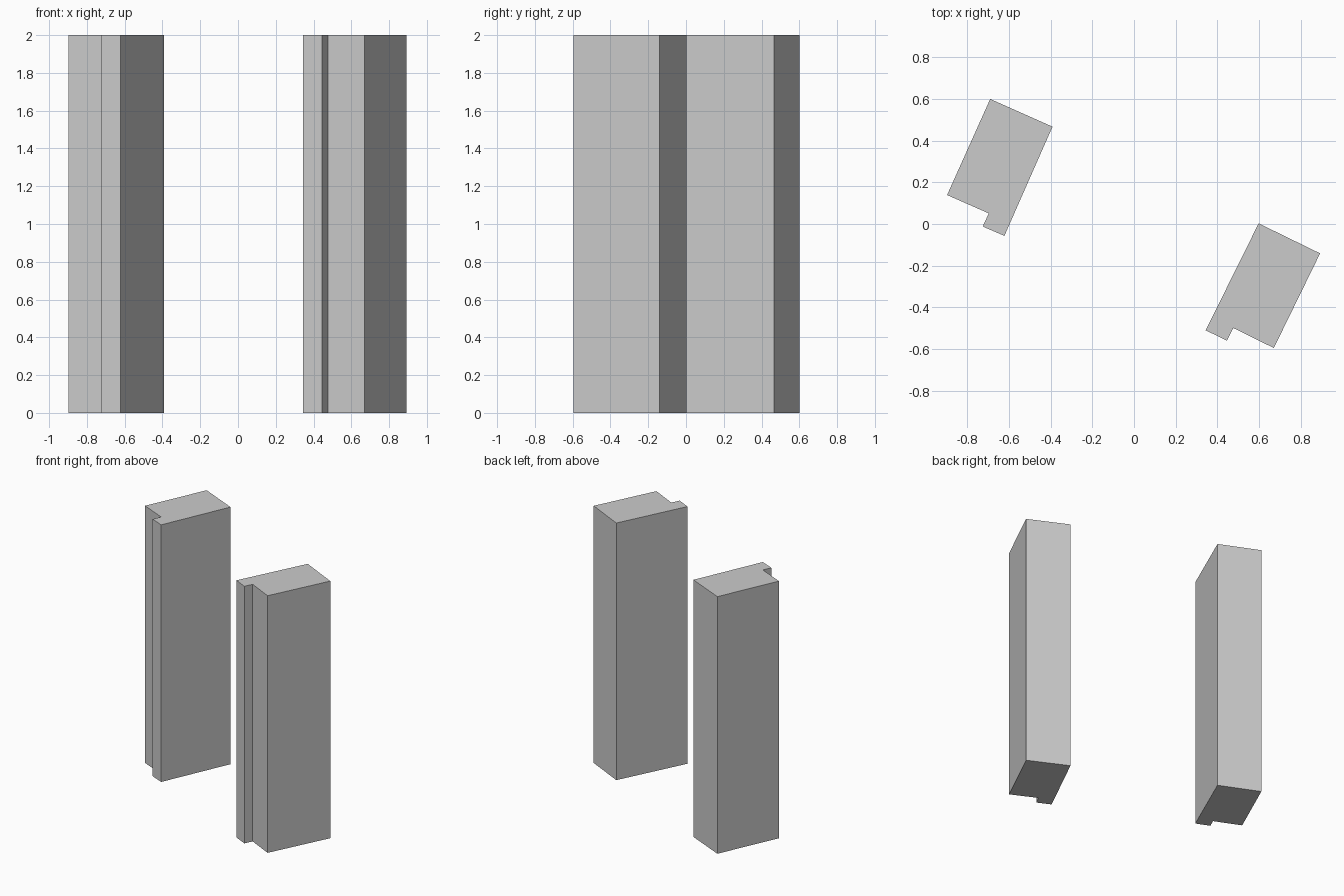
import bpy, bmesh

if "Cube" in bpy.data.objects:
    bpy.data.objects.remove(bpy.data.objects["Cube"])

HEIGHT = 2.0


def extrude_profile(name, points, height):
    bm = bmesh.new()
    base = bm.faces.new([bm.verts.new((x, y, 0)) for x, y in points])
    top = bmesh.ops.extrude_face_region(bm, geom=[base], use_keep_orig=True)
    verts = [g for g in top["geom"] if isinstance(g, bmesh.types.BMVert)]
    bmesh.ops.translate(bm, vec=(0, 0, height), verts=verts)
    bmesh.ops.recalc_face_normals(bm, faces=bm.faces)
    mesh = bpy.data.meshes.new(name)
    bm.to_mesh(mesh)
    bm.free()
    obj = bpy.data.objects.new(name, mesh)
    bpy.context.collection.objects.link(obj)
    return obj


# Left jamb: angled post with a stop lip on its inner front edge
extrude_profile("left_jamb", [
    (-0.897, 0.139), (-0.697, 0.051), (-0.726, -0.012),
    (-0.622, -0.057), (-0.391, 0.467), (-0.69, 0.60)], HEIGHT)

# Right jamb: angled post with a stop lip on its outer corner
extrude_profile("right_jamb", [
    (0.344, -0.510), (0.446, -0.560), (0.476, -0.499),
    (0.671, -0.595), (0.893, -0.141), (0.598, 0.003)], HEIGHT)
